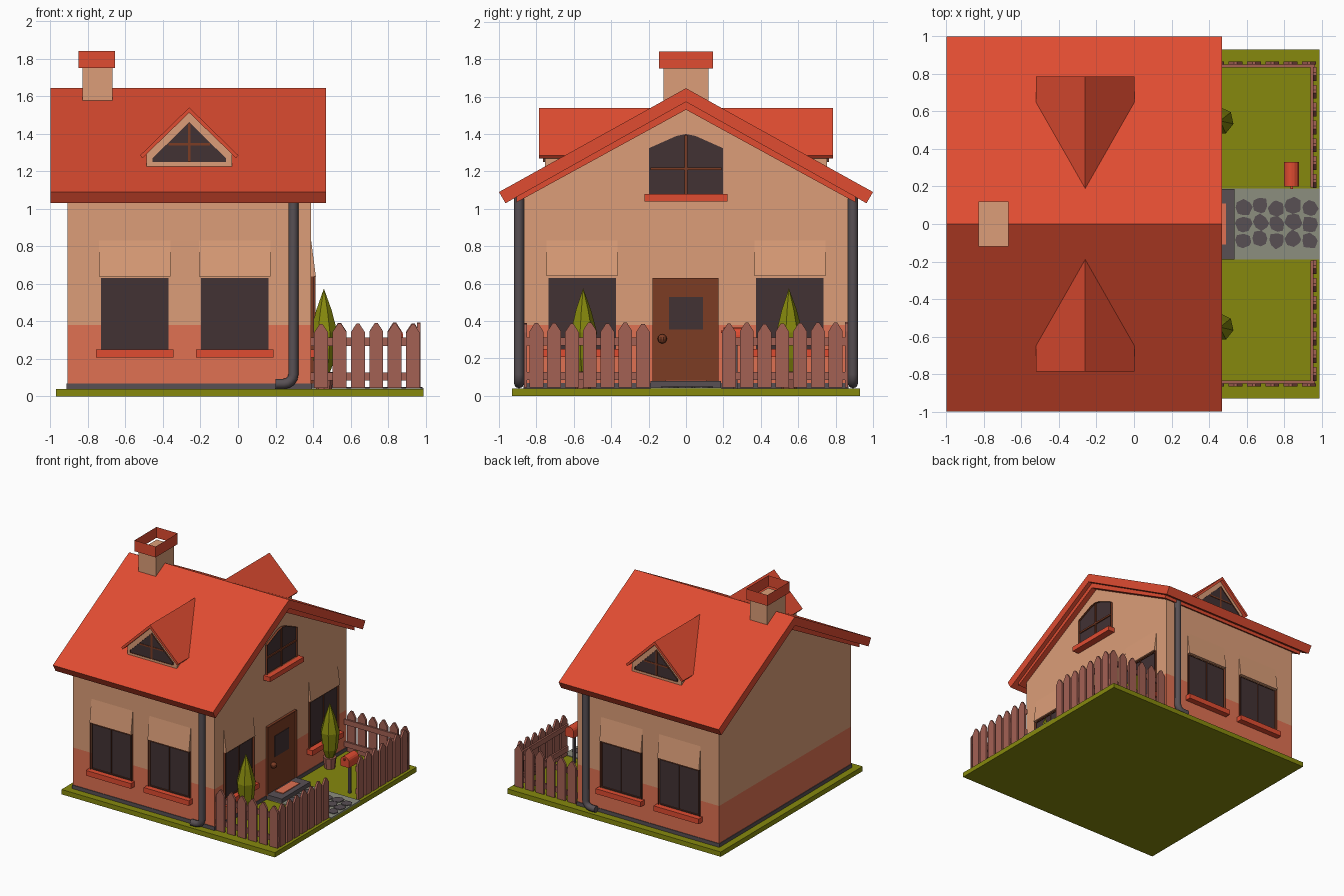
import bpy, bmesh, math, random
from mathutils import Matrix, Vector

if "Cube" in bpy.data.objects:
    bpy.data.objects.remove(bpy.data.objects["Cube"])

random.seed(4)


def material(name, r, g, b):
    m = bpy.data.materials.new(name)
    lin = [((c / 255 + 0.055) / 1.055) ** 2.4 if c > 10 else c / 255 / 12.92 for c in (r, g, b)]
    m.diffuse_color = (*lin, 1)
    m.use_nodes = True
    m.node_tree.nodes["Principled BSDF"].inputs["Base Color"].default_value = m.diffuse_color
    return m


RED = material("roof red", 224, 76, 49)
TAN = material("wall tan", 220, 158, 120)
SALMON = material("lower wall salmon", 224, 113, 82)
GREEN = material("grass green", 134, 137, 13)
BROWN = material("wood brown", 124, 60, 36)
GLASS = material("dark glass", 66, 50, 52)
DARK = material("dark grey", 88, 80, 84)
PATH = material("path grey", 140, 142, 127)
FENCE = material("fence mauve", 164, 97, 84)


def frame(u, v):
    u, v = Vector(u), Vector(v)
    return Matrix((u, v, u.cross(v))).transposed().to_4x4()


# Local frames: u across, v up, w outward
FRONT = frame((1, 0, 0), (0, 0, 1))
RIGHT = frame((0, 1, 0), (0, 0, 1))
BACK = frame((-1, 0, 0), (0, 0, 1))
TOP = frame((1, 0, 0), (0, 1, 0))
RIDGE, SLOPE = 1.645, 0.555


def rect(u0, v0, u1, v1):
    return [(u0, v0), (u1, v0), (u1, v1), (u0, v1)]


def prism(bm, pts, w0, w1, M, hole=0, taper=False):
    """Extrude an outline from w0 to w1; hole leaves a rim, taper ends it under the main roof."""
    t = bmesh.new()
    f = t.faces.new([t.verts.new((u, v, w0)) for u, v in pts])
    if hole:
        bmesh.ops.inset_individual(t, faces=[f], thickness=hole, use_even_offset=True)
        bmesh.ops.delete(t, geom=[f], context='FACES')
    r = bmesh.ops.extrude_face_region(t, geom=t.faces[:])
    new = {v for v in r['geom'] if isinstance(v, bmesh.types.BMVert)}
    for v in t.verts:
        if v in new:
            v.co.z = w1
        elif taper:
            v.co.z = min(w1 - 0.01, (RIDGE - v.co.y) / SLOPE - 0.015)
    bmesh.ops.recalc_face_normals(t, faces=t.faces[:])
    t.transform(M)
    me = bpy.data.meshes.new("tmp")
    t.to_mesh(me)
    t.free()
    bm.from_mesh(me)
    bpy.data.meshes.remove(me)


def finish(name, bm, *mats):
    bmesh.ops.recalc_face_normals(bm, faces=bm.faces[:])
    me = bpy.data.meshes.new(name)
    bm.to_mesh(me)
    bm.free()
    for m in mats:
        me.materials.append(m)
    ob = bpy.data.objects.new(name, me)
    bpy.context.collection.objects.link(ob)
    return ob


def part(name, mat, *prisms):
    bm = bmesh.new()
    for p in prisms:
        prism(bm, *p)
    return finish(name, bm, mat)


def cone(name, mat, x, y, rings, n):
    bm = bmesh.new()
    for (r0, z0), (r1, z1) in zip(rings, rings[1:]):
        bmesh.ops.create_cone(bm, cap_ends=True, segments=n, radius1=r0, radius2=r1, depth=z1 - z0,
                              matrix=Matrix.Translation((x, y, (z0 + z1) / 2)))
    return finish(name, bm, mat)


# Ground, path and paving stones
part("lawn", GREEN, (rect(-0.97, -0.93, 0.99, 0.93), 0, 0.04, TOP))
part("path", PATH, (rect(0.39, -0.19, 0.99, 0.19), 0.035, 0.046, TOP))
stones = []
for i in range(5):
    for j in range(3):
        cx, cy = 0.585 + 0.088 * i, -0.095 + 0.088 * j + 0.012 * (i % 2) + 0.005
        stones.append(([(cx + r * math.cos(a), cy + r * math.sin(a)) for k in range(8)
                        for r, a in [(random.uniform(0.037, 0.049), (k + random.uniform(-.2, .2)) * math.pi / 4)]],
                       0.04, 0.051, TOP))
part("paving_stones", DARK, *stones)

# House walls, split by height into salmon and tan
bm = bmesh.new()
prism(bm, [(-0.865, 0.04), (0.865, 0.04), (0.865, 1.07), (0, 1.55), (-0.865, 1.07)], -0.91, 0.39, RIGHT)
bmesh.ops.bisect_plane(bm, geom=bm.verts[:] + bm.edges[:] + bm.faces[:], plane_co=(0, 0, 0.38), plane_no=(0, 0, 1))
for f in bm.faces:
    f.material_index = int(f.calc_center_median().z < 0.38)
finish("walls", bm, TAN, SALMON)
part("baseboard", DARK, (rect(-0.915, -0.87, 0.395, 0.87), 0.04, 0.07, TOP))

# Main roof and gable trim
part("main_roof", RED, ([(0, RIDGE), (1, RIDGE - SLOPE), (0.965, 1.03), (0, 1.572), (-0.965, 1.03),
                         (-1, RIDGE - SLOPE)], -1, 0.47, RIGHT))
part("roof_trim", RED, ([(0, 1.6), (0.905, 1.09), (0.905, 1.035), (0, 1.53), (-0.905, 1.035),
                         (-0.905, 1.09)], -0.96, 0.435, RIGHT))

# Chimney
part("chimney", TAN, (rect(-0.83, -0.12, -0.67, 0.12), 1.5, 1.75, TOP))
part("chimney_cap", RED, (rect(-0.85, -0.145, -0.655, 0.145), 1.75, 1.84, TOP, 0.037))

# Dormers on both slopes
for side, M, c in (("front", FRONT, -0.26), ("back", BACK, 0.26)):
    def at(pts):
        return [(u + c, v) for u, v in pts]
    part(side + "_dormer_roof", RED, (at([(0, 1.54), (0.262, 1.285), (0.25, 1.27), (0, 1.512), (-0.25, 1.27),
                                          (-0.262, 1.285)]), 0.3, 0.785, M, 0, True))
    part(side + "_dormer_wall", TAN, (at([(-0.227, 1.225), (0.227, 1.225), (0.227, 1.292), (0, 1.515),
                                          (-0.227, 1.292)]), 0.3, 0.755, M, 0, True))
    opening = at([(-0.195, 1.25), (0.195, 1.25), (0.195, 1.27), (0, 1.462), (-0.195, 1.27)])
    part(side + "_dormer_glass", GLASS, (opening, 0.75, 0.758, M))
    part(side + "_dormer_frame", BROWN, (opening, 0.75, 0.765, M, 0.012),
         (at(rect(-0.007, 1.25, 0.007, 1.455)), 0.75, 0.763, M),
         (at(rect(-0.11, 1.338, 0.11, 1.35)), 0.75, 0.762, M))

# Wall windows with sills and awnings
windows = [("front", FRONT, u, 0.865) for u in (-0.55, -0.018)]
windows += [("back", BACK, u, 0.865) for u in (0.55, 0.018)]
windows += [("right", RIGHT, u, 0.39) for u in (-0.555, 0.555)]
for side, M, u, w in windows:
    part(side + "_window_glass", GLASS, (rect(u - 0.18, 0.25, u + 0.18, 0.63), w - 0.005, w + 0.004, M))
    part(side + "_window_frame", BROWN,
         (rect(u - 0.19, 0.25, u + 0.19, 0.64), w - 0.005, w + 0.016, M, 0.012),
         (rect(u - 0.178, 0.262, u, 0.628), w - 0.005, w + 0.012, M, 0.018),
         (rect(u, 0.262, u + 0.178, 0.628), w - 0.005, w + 0.012, M, 0.018))
    part(side + "_sill", RED, (rect(u - 0.207, 0.207, u + 0.207, 0.25), w - 0.005, w + 0.05, M))
    across = M @ frame((0, 0, 1), (0, 1, 0))
    part(side + "_awning", TAN, ([(w - 0.005, 0.64), (w + 0.025, 0.64), (w, 0.83), (w - 0.005, 0.83)],
                                 -u - 0.19, -u + 0.19, across))

# Gable window
arch = [(-0.197, 1.08), (0.197, 1.08), (0.197, 1.325), (0.05, 1.39), (0, 1.4), (-0.05, 1.39), (-0.197, 1.325)]
part("gable_glass", GLASS, (arch, 0.385, 0.394, RIGHT))
part("gable_frame", BROWN, (arch, 0.385, 0.41, RIGHT, 0.014), (rect(-0.008, 1.08, 0.008, 1.395), 0.385, 0.405, RIGHT),
     (rect(-0.19, 1.208, 0.19, 1.222), 0.385, 0.404, RIGHT))
part("gable_sill", RED, (rect(-0.222, 1.04, 0.222, 1.08), 0.385, 0.45, RIGHT))

# Door, step and mat
part("door", BROWN, (rect(-0.18, 0.08, 0.175, 0.63), 0.385, 0.4, RIGHT),
     (rect(-0.193, 0.07, 0.187, 0.643), 0.385, 0.412, RIGHT, 0.02))
part("door_glass", GLASS, (rect(-0.09, 0.355, 0.09, 0.53), 0.395, 0.404, RIGHT))
bm = bmesh.new()
bmesh.ops.create_uvsphere(bm, u_segments=10, v_segments=8, radius=0.025,
                          matrix=Matrix.Translation((0.418, -0.127, 0.305)))
finish("door_knob", bm, BROWN)
part("door_step", DARK, (rect(0.39, -0.19, 0.535, 0.187), 0.04, 0.08, TOP))
part("door_mat", SALMON, (rect(0.415, -0.11, 0.49, 0.11), 0.079, 0.086, TOP))

# Drain pipes with an elbow at the foot
for side, y in (("front", -0.893), ("back", 0.893)):
    path = [(0.2, 0.067), (0.245, 0.067)]
    path += [(0.245 + 0.05 * math.sin(a), 0.117 - 0.05 * math.cos(a)) for a in (0.4, 0.8, 1.2, math.pi / 2)]
    path += [(0.295, 1.09)]
    cu = bpy.data.curves.new(side + "_drain_pipe", 'CURVE')
    cu.dimensions = '3D'
    cu.bevel_depth, cu.bevel_resolution, cu.use_fill_caps = 0.027, 2, True
    sp = cu.splines.new('POLY')
    sp.points.add(len(path) - 1)
    for p, (x, z) in zip(sp.points, path):
        p.co = (x, y, z, 1)
    cu.materials.append(DARK)
    bpy.context.collection.objects.link(bpy.data.objects.new(side + "_drain_pipe", cu))


# Picket fences
def fence(name, M, centres, w, r0, r1):
    pieces = [(rect(r0, v, r1, v + 0.043), w - 0.027, w - 0.012, M) for v in (0.085, 0.27)]
    for u in centres:
        h = random.uniform(-0.008, 0.004)
        pieces.append(([(u - 0.037, 0.045), (u + 0.037, 0.045), (u + 0.037, 0.345 + h), (u + 0.008, 0.39 + h),
                        (u - 0.008, 0.39 + h), (u - 0.037, 0.345 + h)], w - 0.013, w + 0.004, M))
    part(name, FENCE, *pieces)


fence("front_fence", FRONT, [0.443 + 0.098 * i for i in range(6)], 0.862, 0.39, 0.965)
fence("back_fence", BACK, [-0.443 - 0.098 * i for i in range(6)], 0.862, -0.965, -0.39)
fence("right_fence_a", RIGHT, [-0.8 + 0.095 * i for i in range(7)], 0.968, -0.85, -0.195)
fence("right_fence_b", RIGHT, [0.8 - 0.095 * i for i in range(7)], 0.968, 0.195, 0.85)

# Potted trees
for side, y in (("front", -0.55), ("back", 0.55)):
    cone(side + "_tree", GREEN, 0.458, y, [(0.03, 0.12), (0.06, 0.2), (0.074, 0.34), (0.042, 0.46), (0, 0.575)], 7)
    cone(side + "_pot", FENCE, 0.458, y, [(0.042, 0.04), (0.052, 0.13)], 8)

# Mailbox with a rounded top on a post
dome = [(0.84 + 0.04 * math.cos(k * math.pi / 8), 0.325 + 0.04 * math.sin(k * math.pi / 8)) for k in range(9)]
part("mailbox", RED, ([(0.80, 0.28), (0.88, 0.28)] + dome, -0.33, -0.2, FRONT))
part("mailbox_handle", RED, (rect(0.833, 0.335, 0.847, 0.349), -0.2, -0.187, FRONT))
part("mailbox_post", DARK, (rect(0.83, -0.01 + 0.265, 0.85, 0.275), 0.04, 0.285, TOP))
